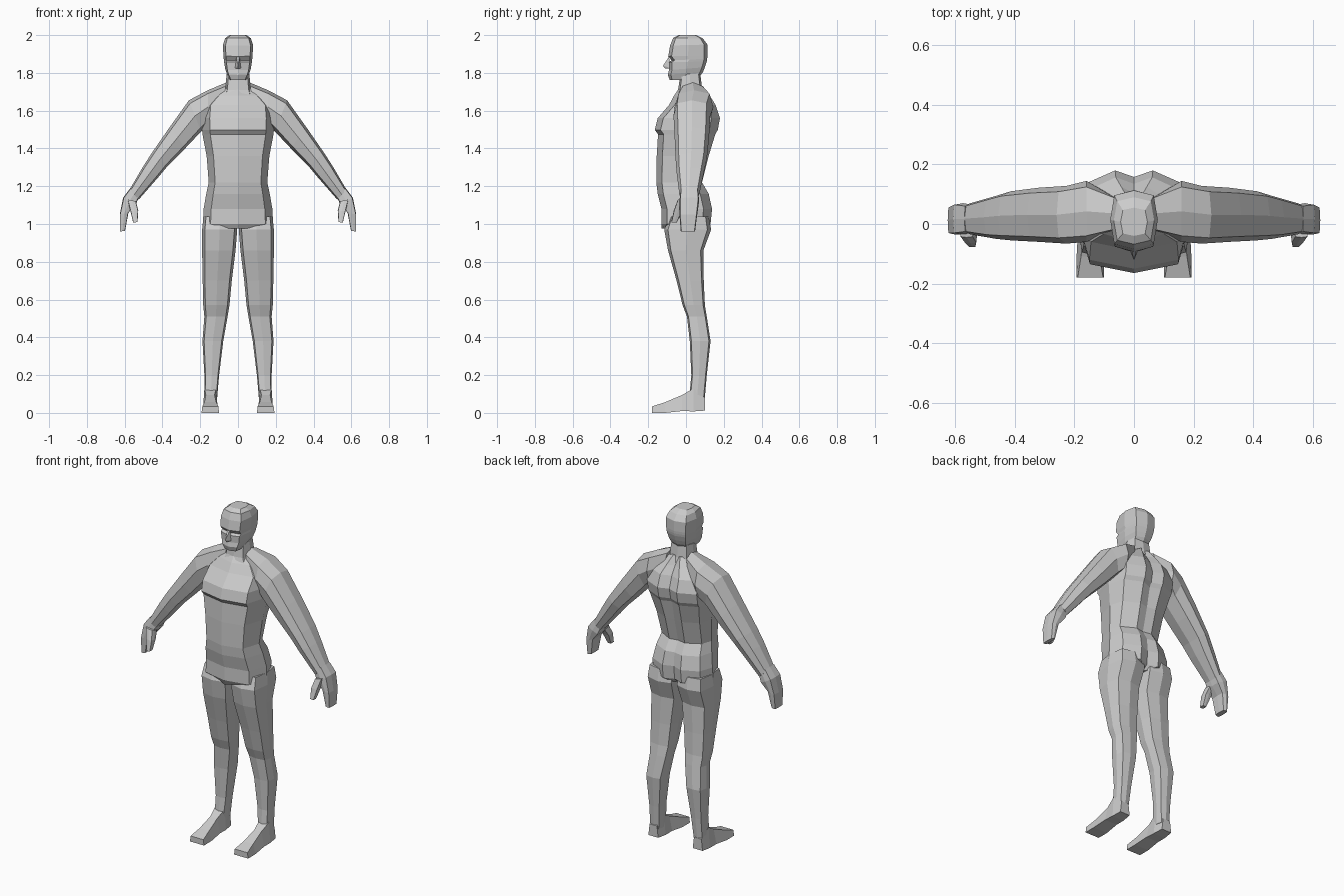
import bpy, bmesh
from math import cos, sin, pi
from mathutils import Vector


def finish(name, bm, mirror=False):
    bmesh.ops.recalc_face_normals(bm, faces=bm.faces)
    me = bpy.data.meshes.new(name)
    bm.to_mesh(me)
    bm.free()
    ob = bpy.data.objects.new(name, me)
    bpy.context.collection.objects.link(ob)
    if mirror:
        m = ob.modifiers.new("mirror", 'MIRROR')
        m.use_mirror_merge = False
    return ob


def loft(name, rings, mirror=False):
    bm = bmesh.new()
    vs = [[bm.verts.new(p) for p in r] for r in rings]
    n = len(vs[0])
    for a, b in zip(vs, vs[1:]):
        for i in range(n):
            j = (i + 1) % n
            bm.faces.new((a[i], a[j], b[j], b[i]))
    bm.faces.new(vs[0])
    bm.faces.new(vs[-1])
    return finish(name, bm, mirror)


def hull(name, pts, mirror=False):
    bm = bmesh.new()
    for p in pts:
        bm.verts.new(p)
    bmesh.ops.convex_hull(bm, input=bm.verts)
    return finish(name, bm, mirror)


# Eight-sided limb section from outer edge, inner edge and y range
def section(ox, oz, ix, iz, y0, y1, diag=0.8):
    c = Vector(((ox + ix) / 2, (y0 + y1) / 2, (oz + iz) / 2))
    u = Vector(((ox - ix) / 2, 0, (oz - iz) / 2))
    v = Vector((0, (y1 - y0) / 2, 0))
    out = []
    for k in range(8):
        s = diag / cos(pi / 4) if k % 2 else 1
        out.append(c + u * cos(k * pi / 4) * s + v * sin(k * pi / 4) * s)
    return out


# Torso: half section mirrored into a ten-sided ring
def torso_ring(z, w, yf, yb):
    groove = 0.022 if z > 1.4 or z < 1.12 else 0.01
    half = [(0.78 * w, yf + 0.03), (w, yf * 0.35 + yb * 0.4), (0.86 * w, yb - 0.045), (0.33 * w, yb)]
    ring = [(0, yf)] + half + [(0, yb - groove)] + [(-x, y) for x, y in reversed(half)]
    return [(x, y, z) for x, y in ring]


loft("torso", [torso_ring(*r) for r in [
    (0.975, 0.06, -0.13, 0.10), (1.0, 0.186, -0.13, 0.13), (1.08, 0.182, -0.13, 0.138),
    (1.16, 0.168, -0.15, 0.12), (1.22, 0.155, -0.157, 0.085), (1.36, 0.166, -0.155, 0.12),
    (1.475, 0.188, -0.148, 0.155), (1.498, 0.19, -0.165, 0.168), (1.56, 0.192, -0.15, 0.18),
    (1.63, 0.185, -0.09, 0.157), (1.68, 0.13, -0.063, 0.125), (1.73, 0.07, -0.03, 0.09)]])

# Arms with shoulder, forearm and flat hand
loft("arm", [section(*r) for r in [
    (0.06, 1.75, 0.10, 1.55, -0.03, 0.10), (0.16, 1.708, 0.16, 1.53, -0.06, 0.145),
    (0.26, 1.655, 0.195, 1.49, -0.066, 0.128), (0.36, 1.515, 0.28, 1.40, -0.06, 0.122),
    (0.457, 1.375, 0.37, 1.31, -0.055, 0.11), (0.505, 1.30, 0.42, 1.25, -0.05, 0.095),
    (0.575, 1.18, 0.525, 1.13, -0.035, 0.07)]], True)
loft("hand", [section(*r, 0.9) for r in [
    (0.57, 1.19, 0.525, 1.14, -0.03, 0.065), (0.608, 1.14, 0.54, 1.105, -0.035, 0.07),
    (0.626, 1.05, 0.58, 1.06, -0.035, 0.06), (0.625, 0.96, 0.598, 0.964, -0.028, 0.048)]], True)
loft("thumb", [section(*r, 0.9) for r in [
    (0.585, 1.13, 0.54, 1.12, -0.045, 0.01), (0.57, 1.07, 0.528, 1.07, -0.065, -0.02),
    (0.555, 1.008, 0.532, 1.01, -0.078, -0.048)]], True)

# Legs: z, outer x, inner x, y range
loft("leg", [section(o, z, i, z, y0, y1, 0.84) for z, o, i, y0, y1 in [
    (1.04, 0.183, 0.01, -0.09, 0.12), (0.97, 0.19, 0.004, -0.115, 0.133),
    (0.86, 0.19, 0.013, -0.095, 0.092), (0.70, 0.187, 0.033, -0.05, 0.094),
    (0.57, 0.184, 0.045, -0.018, 0.10), (0.51, 0.178, 0.055, 0.005, 0.11),
    (0.38, 0.188, 0.078, 0.02, 0.13), (0.20, 0.178, 0.10, 0.028, 0.11),
    (0.06, 0.178, 0.112, 0.015, 0.098)]], True)

# Feet: y, inner x, outer x, bottom z, top z
loft("foot", [[(a, y, b), (c, y, b), (c - e, y, t), (a + e, y, t)] for y, a, c, b, t, e in [
    (0.10, 0.115, 0.18, 0.012, 0.08, 0.008), (0.04, 0.108, 0.186, 0.008, 0.13, 0.008),
    (-0.02, 0.106, 0.188, 0.01, 0.095, 0.018), (-0.11, 0.10, 0.193, 0.0, 0.057, 0.015),
    (-0.18, 0.10, 0.193, 0.0, 0.034, 0.004)]], True)

# Neck and head: z at front, z at back, half width, y range
def skull_ring(zf, zb, w, y0, y1):
    ring = section(w, 0, -w, 0, y0, y1, 0.83)
    return [(p.x, p.y, zf + (zb - zf) * (p.y - y0) / (y1 - y0)) for p in ring]


loft("neck", [skull_ring(*r) for r in [
    (1.64, 1.66, 0.09, -0.07, 0.11), (1.71, 1.72, 0.068, -0.042, 0.085),
    (1.79, 1.80, 0.06, -0.03, 0.075)]])
loft("head", [skull_ring(*r) for r in [
    (1.762, 1.765, 0.045, -0.086, 0.062), (1.79, 1.805, 0.06, -0.096, 0.09),
    (1.815, 1.83, 0.068, -0.09, 0.10), (1.857, 1.86, 0.074, -0.092, 0.11),
    (1.866, 1.875, 0.075, -0.076, 0.112), (1.888, 1.89, 0.077, -0.094, 0.114),
    (1.945, 1.95, 0.08, -0.084, 0.113), (1.985, 1.982, 0.068, -0.068, 0.09),
    (2.0, 2.0, 0.045, -0.04, 0.055)]])
hull("nose", [(0.008, -0.09, 1.885), (-0.008, -0.09, 1.885), (0.018, -0.08, 1.825),
              (-0.018, -0.08, 1.825), (0, -0.122, 1.838), (0, -0.11, 1.822)])
